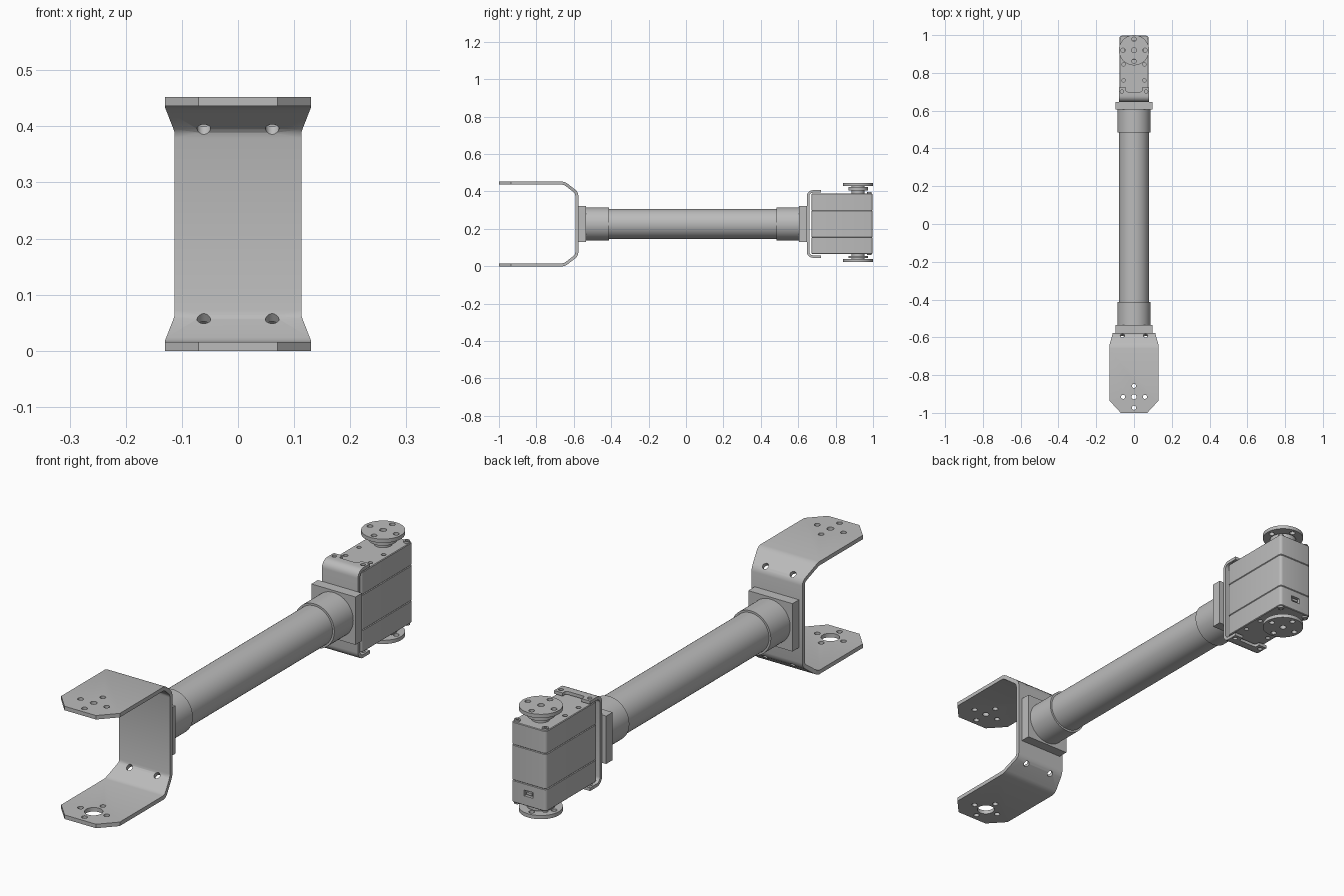
import bpy, bmesh, math
from mathutils import Vector, Matrix

if "Cube" in bpy.data.objects:
    bpy.data.objects.remove(bpy.data.objects["Cube"], do_unlink=True)

grey = bpy.data.materials.new("plain grey")
grey.use_nodes = True
grey.diffuse_color = (0.5, 0.5, 0.5, 1)
for node in grey.node_tree.nodes:
    if node.type == "BSDF_PRINCIPLED":
        node.inputs["Base Color"].default_value = grey.diffuse_color

MID = 0.226      # height of the arm's axis
AXLE_Y = 0.92    # servo output axle
FORK_Y = -0.915  # fork pivot
UP = Vector((0, 0, 1))


def finish(name, bm):
    """Turn a bmesh into a named grey object."""
    bmesh.ops.recalc_face_normals(bm, faces=bm.faces)
    mesh = bpy.data.meshes.new(name)
    bm.to_mesh(mesh)
    bm.free()
    mesh.materials.append(grey)
    ob = bpy.data.objects.new(name, mesh)
    bpy.context.collection.objects.link(ob)
    return ob


def box(name, lo, hi, round_upright=0, round_all=0):
    bm = bmesh.new()
    lo, hi = Vector(lo), Vector(hi)
    bmesh.ops.create_cube(bm, size=1)
    bmesh.ops.scale(bm, vec=hi - lo, verts=bm.verts)
    bmesh.ops.translate(bm, vec=(lo + hi) / 2, verts=bm.verts)
    if round_upright:
        edges = [e for e in bm.edges
                 if abs((e.verts[0].co - e.verts[1].co).z) > 1e-4]
        bmesh.ops.bevel(bm, geom=edges, offset=round_upright, segments=4,
                        profile=0.5, affect="EDGES")
    if round_all:
        edges = [e for e in bm.edges if e.calc_face_angle(0) > 1]
        bmesh.ops.bevel(bm, geom=edges, offset=round_all, segments=1,
                        profile=0.5, affect="EDGES")
    return finish(name, bm)


def add_cylinder(bm, start, end, radius, sides):
    start, end = Vector(start), Vector(end)
    turn = UP.rotation_difference(end - start).to_matrix().to_4x4()
    bmesh.ops.create_cone(bm, cap_ends=True, segments=sides, radius1=radius,
                          radius2=radius, depth=(end - start).length,
                          matrix=Matrix.Translation((start + end) / 2) @ turn)


def cylinder(name, start, end, radius, sides=64):
    bm = bmesh.new()
    add_cylinder(bm, start, end, radius, sides)
    return finish(name, bm)


def bake(ob):
    """Apply an object's modifiers."""
    deps = bpy.context.evaluated_depsgraph_get()
    mesh = bpy.data.meshes.new_from_object(ob.evaluated_get(deps))
    ob.modifiers.clear()
    ob.data = mesh


def cut(ob, cutter):
    mod = ob.modifiers.new("cut", "BOOLEAN")
    mod.operation, mod.solver, mod.object = "DIFFERENCE", "EXACT", cutter
    bake(ob)
    bpy.data.objects.remove(cutter, do_unlink=True)


def drill(ob, holes):
    """Cut round holes given as (centre, direction, radius, half depth)."""
    bm = bmesh.new()
    for centre, way, radius, half in holes:
        c, w = Vector(centre), Vector(way).normalized() * half
        add_cylinder(bm, c - w, c + w, radius, 24)
    cut(ob, finish("drill", bm))


def bent_sheet(name, half_rows, thick):
    """Sheet metal from (y, z, half width) rows of the upper half, mirrored."""
    rows = half_rows + [(y, 2 * MID - z, w) for y, z, w in reversed(half_rows)]
    bm = bmesh.new()
    pairs = [(bm.verts.new((-w, y, z)), bm.verts.new((w, y, z))) for y, z, w in rows]
    for (a, b), (c, d) in zip(pairs, pairs[1:]):
        bm.faces.new((a, b, d, c))
    ob = finish(name, bm)
    mod = ob.modifiers.new("thickness", "SOLIDIFY")
    mod.thickness, mod.offset, mod.use_even_offset = thick, 0, True
    bake(ob)
    return ob


def horn_holes(y, z, centre_radius):
    spots = [(0.058, 0), (-0.058, 0), (0, 0.058), (0, -0.058)]
    holes = [((dx, y + dy, z), UP, 0.011, 0.03) for dx, dy in spots]
    return holes + [((0, y, z), UP, centre_radius, 0.03)]


# Fork bracket with pivot holes and slanted screw holes
fork = bent_sheet("fork_bracket", [
    (-1, 0.444, 0.07), (-0.935, 0.444, 0.13), (-0.66, 0.444, 0.13),
    (-0.648, 0.441, 0.13), (-0.638, 0.435, 0.128), (-0.594, 0.401, 0.115),
    (-0.587, 0.392, 0.113), (-0.584, 0.38, 0.113)], 0.016)
holes = horn_holes(FORK_Y, 0.444, 0.013) + horn_holes(FORK_Y, 0.008, 0.034)
for x in (-0.061, 0.061):
    for s in (-1, 1):
        holes.append(((x, -0.597, MID + s * 0.175), (0, 0.6, s * 0.8), 0.012, 0.03))
drill(fork, holes)

# Arm: tube with a collar and a square flange at each end
cylinder("arm_tube", (0, -0.53, MID), (0, 0.6, MID), 0.08)
for end, flange_lo, flange_hi, collar_lo, collar_hi in (
        ("front", -0.576, -0.535, -0.535, -0.412),
        ("rear", 0.605, 0.646, 0.485, 0.605)):
    box(end + "_flange", (-0.098, flange_lo, MID - 0.096), (0.098, flange_hi, MID + 0.096))
    cylinder(end + "_collar", (0, collar_lo, MID), (0, collar_hi, MID), 0.088)

# Servo bracket: C-shaped sheet with two ears on each arm
BEND = 0.025
rows = [(0.722, 0.4, 0.08)]
for i in range(6):
    a = math.radians(90 + 18 * i)
    rows.append((0.653 + BEND + BEND * math.cos(a), 0.4 - BEND + BEND * math.sin(a), 0.08))
bracket = bent_sheet("servo_bracket", rows, 0.013)
cut(bracket, box("notch", (-0.042, 0.7, 0), (0.042, 0.8, 0.5), round_upright=0.009))
drill(bracket, [((x, 0.701, z), UP, 0.009, 0.02)
                for x in (-0.064, 0.064) for z in (0.4, 2 * MID - 0.4)])

# Servo case in three sections, with small bevels forming the seams
levels = [0.066, 0.155, 0.297, 0.389]
sections = []
for name, lo, hi in zip(("lower", "middle", "upper"), levels, levels[1:]):
    sections.append(box("servo_case_" + name, (-0.077, 0.672, lo), (0.077, 0.997, hi),
                        round_upright=0.012, round_all=0.0025))

# Screw holes in both ends of the case, and the rear cable port
for section, z in ((sections[0], levels[0]), (sections[2], levels[3])):
    drill(section, [((x, y, z), UP, 0.009, 0.015)
                    for x in (-0.055, 0.055) for y in (0.76, 0.845)])
cut(sections[0], box("port", (-0.02, 0.985, 0.105), (0.02, 1.02, 0.128)))
box("port_pins", (-0.012, 0.983, 0.111), (0.012, 0.994, 0.121))

# Corner screws
for side, z, s in (("upper", levels[3], 1), ("lower", levels[0], -1)):
    for x in (-0.062, 0.062):
        screw = cylinder(side + "_corner_screw", (x, 0.981, z - s * 0.004),
                         (x, 0.981, z + s * 0.007), 0.012, 20)
        drill(screw, [((x, 0.981, z + s * 0.007), UP, 0.006, 0.005)])

# Output horns: stepped hub and drilled disc, above and below
for side, face, s, rise in (("upper", levels[3], 1, 0.041), ("lower", levels[0], -1, 0.027)):
    def at(h):
        return (0, AXLE_Y, face + s * h)
    cylinder(side + "_hub", at(-0.005), at(rise), 0.034, 40)
    cylinder(side + "_hub_ring", at(rise * 0.4), at(rise * 0.85), 0.052, 40)
    disc = cylinder(side + "_horn", at(rise), at(rise + 0.015), 0.08, 56)
    drill(disc, horn_holes(AXLE_Y, face + s * (rise + 0.008), 0.013))

# Smooth the round parts and keep edges crisp
bpy.ops.object.select_all(action="DESELECT")
for ob in bpy.context.collection.objects:
    if ob.type == "MESH":
        ob.select_set(True)
        bpy.context.view_layer.objects.active = ob
bpy.ops.object.shade_smooth_by_angle(angle=math.radians(30))
